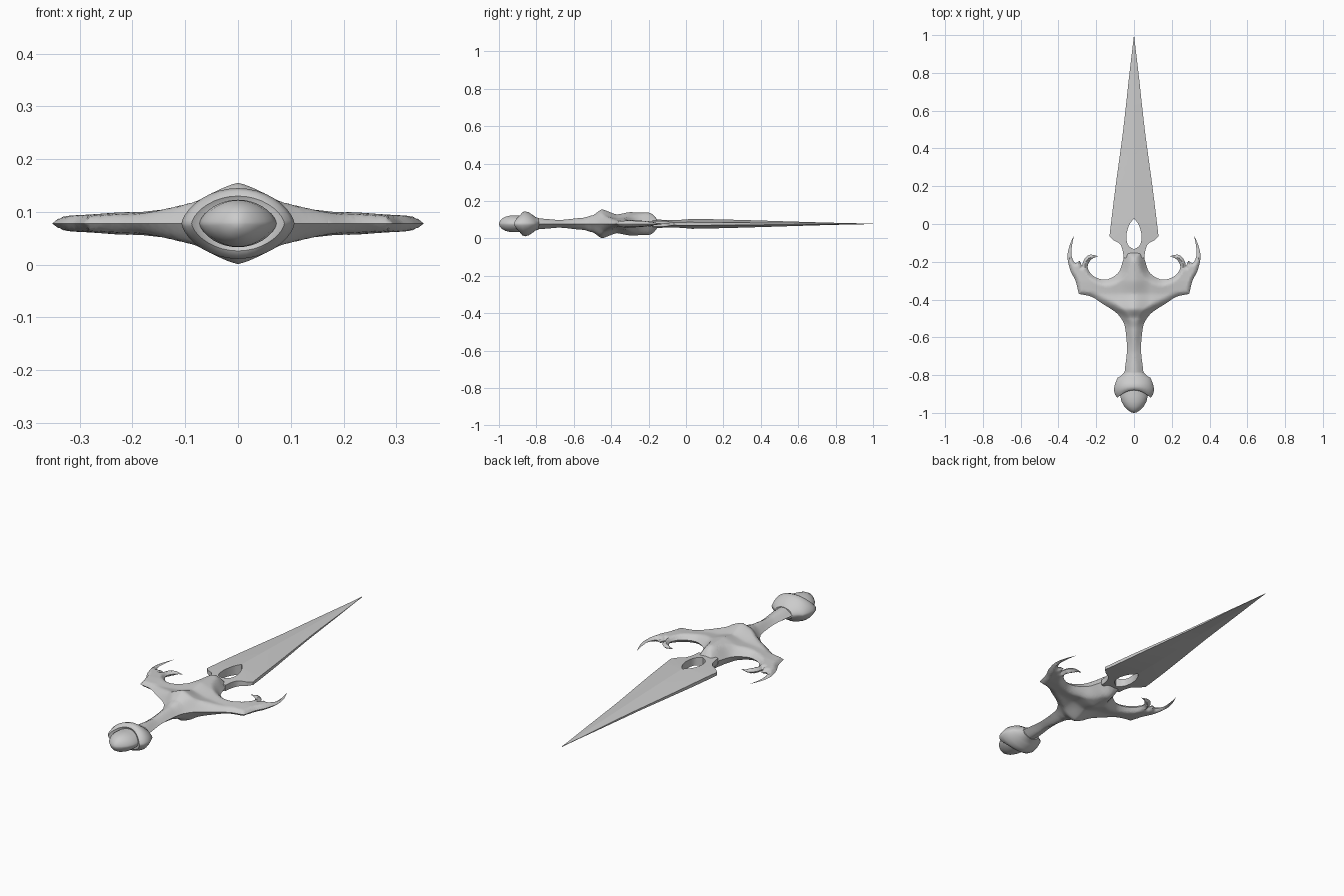
import bpy, bmesh, math
from mathutils import Vector
from mathutils.geometry import intersect_point_line

if "Cube" in bpy.data.objects:
    bpy.data.objects.remove(bpy.data.objects["Cube"], do_unlink=True)

MID = 0.078  # height of the flat symmetry plane

steel = bpy.data.materials.new("grey steel")
steel.use_nodes = True
steel.diffuse_color = (0.6, 0.6, 0.6, 1)
steel.node_tree.nodes["Principled BSDF"].inputs["Base Color"].default_value = (0.6, 0.6, 0.6, 1)


def ramp(table, v):
    """Eased interpolation through (position, value) pairs."""
    if v <= table[0][0]:
        return table[0][1]
    for (a, p), (b, q) in zip(table, table[1:]):
        if v <= b:
            t = (v - a) / (b - a)
            return p + (q - p) * (0.5 * t + 0.5 * t * t * (3 - 2 * t))
    return table[-1][1]


def spline(points, steps=6):
    """Smooth run through the points, keeping both ends sharp."""
    p = [Vector(q) for q in points]
    p = [2 * p[0] - p[1]] + p + [2 * p[-1] - p[-2]]
    out = []
    for a, b, c, d in zip(p, p[1:], p[2:], p[3:]):
        for i in range(steps):
            t = i / steps
            out.append(0.5 * (2 * b + (c - a) * t + (2 * a - 5 * b + 4 * c - d) * t * t
                              + (3 * b - a - 3 * c + d) * t ** 3))
    return out


def finish(name, bm, angle, mirror=""):
    mesh = bpy.data.meshes.new(name)
    bm.to_mesh(mesh)
    bm.free()
    mesh.materials.append(steel)
    obj = bpy.data.objects.new(name, mesh)
    bpy.context.collection.objects.link(obj)
    obj.location.z = MID
    bpy.ops.object.select_all(action='DESELECT')
    obj.select_set(True)
    bpy.context.view_layer.objects.active = obj
    if mirror:
        mod = obj.modifiers.new("Mirror", 'MIRROR')
        mod.use_axis = [axis in mirror for axis in "xyz"]
        mod.merge_threshold = 0.0004
        bpy.ops.object.modifier_apply(modifier=mod.name)
    bpy.ops.object.shade_smooth_by_angle(angle=math.radians(angle))
    return obj


def relief(name, runs, height, cell, angle, wall=False):
    """Quarter shell: half outline filled, sliced into a grid, raised, mirrored."""
    outline = [q for run in runs for q in spline(run)]
    outline.append(Vector(runs[-1][-1]))
    edge = [q.to_3d() for q in outline]
    bm = bmesh.new()
    verts = [bm.verts.new(q) for q in edge]
    loop = [bm.edges.new((a, b)) for a, b in zip(verts, verts[1:] + verts[:1])]
    bmesh.ops.triangle_fill(bm, use_beauty=True, edges=loop, normal=(0, 0, 1))
    for axis in (0, 1):
        low, high = min(q[axis] for q in edge), max(q[axis] for q in edge)
        step = cell[axis]
        for i in range(1, int((high - low) / step) + 1):
            at, normal = Vector(), Vector()
            at[axis], normal[axis] = low + i * step + 0.0003, 1
            bmesh.ops.bisect_plane(bm, geom=bm.verts[:] + bm.edges[:] + bm.faces[:],
                                   dist=1e-5, plane_co=at, plane_no=normal)
    bmesh.ops.triangulate(bm, faces=bm.faces[:])
    bm.normal_update()
    for f in bm.faces:
        if f.normal.z < 0:
            f.normal_flip()
    # Real rim, leaving out the centre line
    rim = [e for e in bm.edges if e.is_boundary
           and max(abs(v.co.x) for v in e.verts) > 1e-4]
    pairs = [(a, b) for a, b in zip(edge, edge[1:]) if max(a.x, b.x) > 1e-4]

    def depth(p):
        best = 9
        for a, b in pairs:
            q, t = intersect_point_line(p, a, b)
            q = a if t < 0 else b if t > 1 else q
            best = min(best, (p - q).length)
        return best

    heights = [height(v.co.x, v.co.y, 0 if wall else depth(v.co)) for v in bm.verts]
    for v, h in zip(bm.verts, heights):
        v.co.z = h
    if wall:
        new = bmesh.ops.extrude_edge_only(bm, edges=rim)["geom"]
        for v in new:
            if isinstance(v, bmesh.types.BMVert):
                v.co.z = 0
        bmesh.ops.recalc_face_normals(bm, faces=bm.faces[:])
        if sum(f.normal.z * f.calc_area() for f in bm.faces) < 0:
            bmesh.ops.reverse_faces(bm, faces=bm.faces[:])
    return finish(name, bm, angle, "xz")


def loft(name, rings, sides=36):
    """Lens-shaped rings along y: (y, half width, half height, side sweep)."""
    bm = bmesh.new()
    rows = []
    for y, rx, rz, sweep in rings:
        row = []
        for i in range(sides):
            a = math.tau * i / sides
            c, s = math.cos(a), math.sin(a)
            row.append(bm.verts.new((rx * c, y - sweep * c * c, rz * s * abs(s) ** 0.3)))
        rows.append(row)
    for r, q in zip(rows, rows[1:]):
        for i in range(sides):
            j = (i + 1) % sides
            bm.faces.new((r[i], r[j], q[j], q[i]))
    bm.faces.new(rows[0])
    bm.faces.new(rows[-1])
    bmesh.ops.recalc_face_normals(bm, faces=bm.faces[:])
    return finish(name, bm, 50)


# Blade with an eye-shaped opening, a centre ridge and a thin flat edge
def blade_height(x, y, d):
    width = ramp([(-0.06, 0.13), (0.5, 0.06), (1, 0.004)], y)
    taper = ramp([(-0.17, 0.8), (0, 1), (1, 0.06)], y)
    return taper * (0.008 + 0.019 * max(0, 1 - x / width))


relief("blade", [
    [(0, 1), (0, 0.03)],
    [(0, 0.03), (0.025, -0.005), (0.04, -0.06), (0.032, -0.11), (0, -0.135)],
    [(0, -0.135), (0, -0.18)],
    [(0, -0.18), (0.055, -0.18)],
    [(0.055, -0.18), (0.06, -0.14), (0.075, -0.105), (0.11, -0.085)],
    [(0.11, -0.085), (0.13, -0.065)],
    [(0.13, -0.065), (0.1, 0.18), (0.057, 0.5), (0.026, 0.78), (0, 1)],
], blade_height, (0.03, 0.05), 15, wall=True)

# Guard with paired hooks, running into the neck and the grip
ALONG = [(-0.83, 0.034), (-0.78, 0.028), (-0.68, 0.021), (-0.55, 0.032), (-0.5, 0.045),
         (-0.45, 0.077), (-0.37, 0.05), (-0.3, 0.062), (-0.2, 0.06), (-0.13, 0.026)]
ACROSS = [(0, 1), (0.085, 0.58), (0.2, 0.36), (0.3, 0.26), (0.36, 0.2)]


def guard_height(x, y, d):
    return (ramp(ALONG, y) * ramp(ACROSS, x)
            * math.sin(math.pi / 2 * min(1, d / ramp([(0.1, 0.045), (0.28, 0.02)], x))))


relief("guard_and_grip", [
    [(0, -0.83), (0, -0.135)],
    [(0, -0.135), (0.045, -0.14)],
    [(0.045, -0.14), (0.06, -0.2), (0.085, -0.26), (0.15, -0.295), (0.215, -0.275),
     (0.245, -0.23), (0.228, -0.19), (0.19, -0.17)],
    [(0.19, -0.17), (0.235, -0.163), (0.265, -0.19), (0.275, -0.225)],
    [(0.275, -0.225), (0.287, -0.195)],
    [(0.287, -0.195), (0.312, -0.205), (0.33, -0.17), (0.329, -0.12), (0.318, -0.06)],
    [(0.318, -0.06), (0.343, -0.12), (0.352, -0.18), (0.335, -0.25), (0.31, -0.3),
     (0.292, -0.37)],
    [(0.292, -0.37), (0.225, -0.385), (0.17, -0.42), (0.1, -0.465), (0.065, -0.505),
     (0.047, -0.55), (0.037, -0.66), (0.047, -0.76), (0.055, -0.83)],
    [(0.055, -0.83), (0, -0.83)],
], guard_height, (0.01, 0.01), 60)

# Pommel: scalloped collar with a rounded end coming out of it
loft("pommel_collar", [
    (-0.785, 0.05, 0.03, 0), (-0.805, 0.07, 0.036, 0), (-0.815, 0.088, 0.044, 0),
    (-0.84, 0.1, 0.061, 0.005), (-0.86, 0.107, 0.067, 0.015), (-0.875, 0.1, 0.062, 0.03),
    (-0.88, 0.088, 0.052, 0.04), (-0.875, 0.07, 0.042, 0.03)])
loft("pommel_end", [
    (-0.86, 0.068, 0.042, 0), (-0.91, 0.073, 0.045, 0), (-0.94, 0.066, 0.044, 0),
    (-0.965, 0.052, 0.038, 0), (-0.985, 0.033, 0.027, 0), (-0.997, 0.014, 0.012, 0),
    (-1, 0.003, 0.003, 0)])
